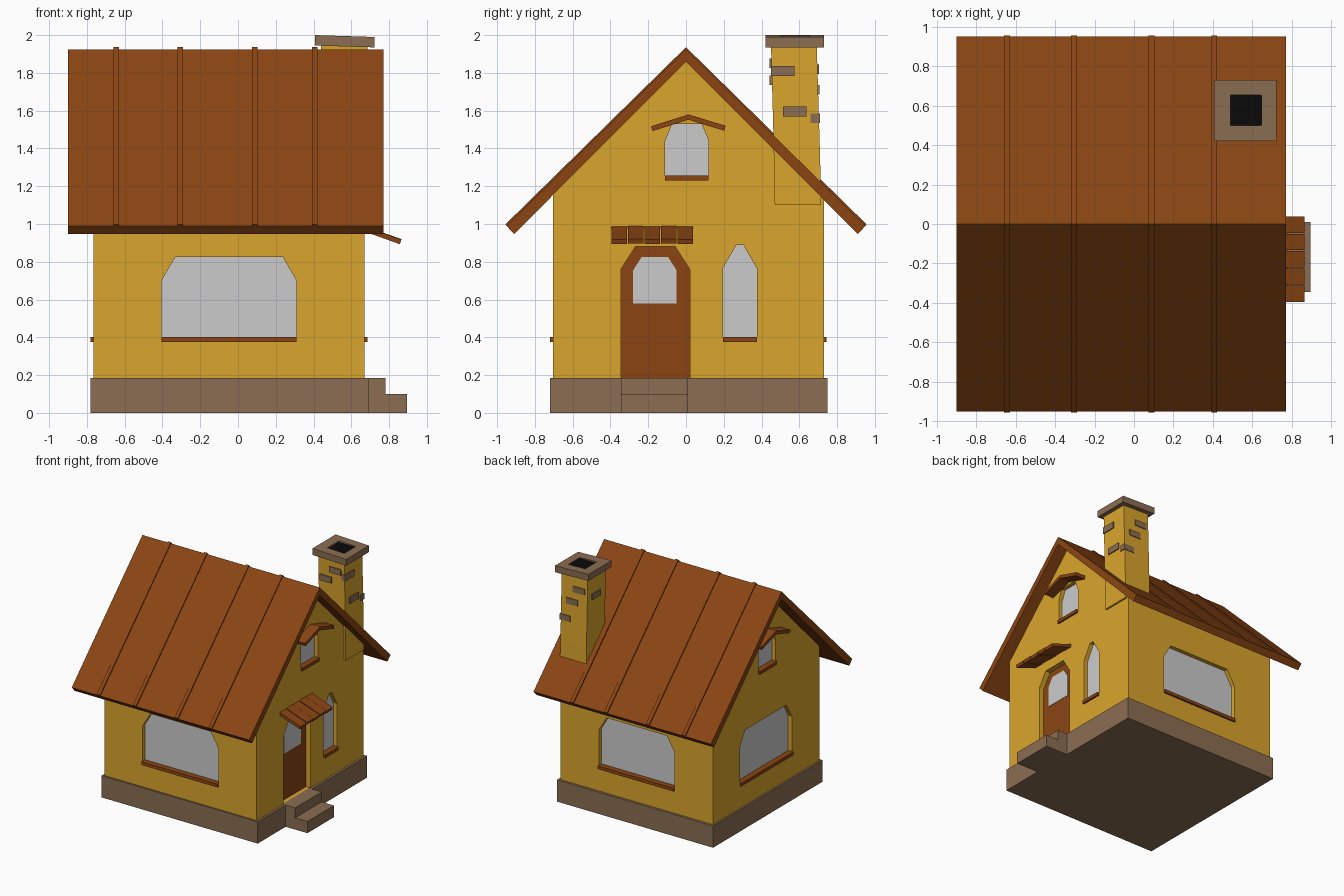
import bpy, bmesh

if "Cube" in bpy.data.objects:
    bpy.data.objects.remove(bpy.data.objects["Cube"])


def material(name, rgb):
    m = bpy.data.materials.new(name)
    m.diffuse_color = (*rgb, 1)
    m.use_nodes = True
    m.node_tree.nodes["Principled BSDF"].inputs["Base Color"].default_value = m.diffuse_color
    return m


YELLOW = material("plaster", (0.70, 0.376, 0.025))
BROWN = material("wood", (0.258, 0.06, 0.0065))
STONE = material("stone", (0.258, 0.155, 0.085))
BLACK = material("soot", (0.003, 0.003, 0.003))


def prism(name, pts, axis, a, b, mat=None):
    """Extrude a profile from a to b along an axis (x: y,z  y: x,z  z: x,y)."""
    place = {"x": lambda u, v, t: (t, u, v),
             "y": lambda u, v, t: (u, t, v),
             "z": lambda u, v, t: (u, v, t)}[axis]
    bm = bmesh.new()
    lo = [bm.verts.new(place(u, v, a)) for u, v in pts]
    hi = [bm.verts.new(place(u, v, b)) for u, v in pts]
    bm.faces.new(lo)
    bm.faces.new(hi)
    n = len(pts)
    for i in range(n):
        j = (i + 1) % n
        bm.faces.new((lo[i], lo[j], hi[j], hi[i]))
    bmesh.ops.recalc_face_normals(bm, faces=bm.faces)
    mesh = bpy.data.meshes.new(name)
    bm.to_mesh(mesh)
    bm.free()
    ob = bpy.data.objects.new(name, mesh)
    bpy.context.collection.objects.link(ob)
    if mat:
        mesh.materials.append(mat)
    return ob


def rect(u0, u1, v0, v1):
    return [(u0, v0), (u1, v0), (u1, v1), (u0, v1)]


def box(name, x, y, z, mat):
    return prism(name, rect(*x, *y), "z", *z, mat)


def arch(u0, u1, z0, spring, top, inset):
    """Opening with chamfered top corners."""
    return [(u0, z0), (u1, z0), (u1, spring), (u1 - inset, top), (u0 + inset, top), (u0, spring)]


def cut(ob, cutters):
    for c in cutters:
        c.hide_render = True
        m = ob.modifiers.new("cut", "BOOLEAN")
        m.operation, m.solver, m.object = "DIFFERENCE", "EXACT", c
    dg = bpy.context.evaluated_depsgraph_get()
    mesh = bpy.data.meshes.new_from_object(ob.evaluated_get(dg))
    ob.modifiers.clear()
    ob.data = mesh
    for c in cutters:
        bpy.data.objects.remove(c)


# Foundation and steps
box("foundation", (-0.78, 0.69), (-0.72, 0.75), (0, 0.185), STONE)
box("upper_step", (0.66, 0.78), (-0.345, 0.01), (0, 0.185), STONE)
box("lower_step", (0.66, 0.895), (-0.345, 0.01), (0, 0.10), STONE)

# Walls with gables
X0, X1, Y0, Y1 = -0.765, 0.67, -0.705, 0.73
walls = prism("walls", [(Y0, 0.18), (Y1, 0.18), (Y1, 1.17), (0, 1.88), (Y0, 1.19)],
              "x", X0, X1, YELLOW)
cutters = []


def opening(name, pts, axis, wall, out, depth, mat=None):
    """Recess in the wall with a panel set at its back."""
    cutters.append(prism("cutter", pts, axis, wall + out * 0.1, wall - out * depth))
    prism(name, pts, axis, wall - out * (depth + 0.01), wall - out * (depth - 0.006), mat)


def sill(name, u0, u1, z0, axis, wall, out):
    prism(name, rect(u0, u1, z0, z0 + 0.027), axis, wall - out * 0.04, wall + out * 0.015, BROWN)


# Windows: wide ones, attic pair with hoods, narrow one by the door
windows = [
    ("front", arch(-0.405, 0.31, 0.39, 0.70, 0.825, 0.073), "y", Y0, -1),
    ("back", arch(-0.405, 0.31, 0.39, 0.70, 0.825, 0.073), "y", Y1, 1),
    ("left", arch(-0.33, 0.37, 0.39, 0.70, 0.825, 0.073), "x", X0, -1),
    ("narrow", arch(0.195, 0.375, 0.39, 0.765, 0.89, 0.072), "x", X1, 1),
    ("attic_right", arch(-0.11, 0.12, 1.245, 1.44, 1.53, 0.037), "x", X1, 1),
    ("attic_left", arch(-0.11, 0.12, 1.245, 1.44, 1.53, 0.037), "x", X0, -1),
]
for name, pts, axis, wall, out in windows:
    opening(name + "_window", pts, axis, wall, out, 0.04)
    sill(name + "_sill", pts[0][0], pts[1][0], pts[0][1] - 0.014, axis, wall, out)
for side, wall, out in (("right", X1, 1), ("left", X0, -1)):
    hood = [(-0.185, 1.517), (0.013, 1.58), (0.21, 1.52), (0.202, 1.494), (0.013, 1.552), (-0.177, 1.492)]
    prism("attic_hood_" + side, hood, "x", wall - out * 0.01, wall + out * 0.09, BROWN)

# Door with glass
opening("door", arch(-0.345, 0.02, 0.185, 0.76, 0.88, 0.077), "x", X1, 1, 0.05, BROWN)
prism("door_glass", arch(-0.28, -0.05, 0.58, 0.755, 0.825, 0.045), "x", X1 - 0.05, X1 - 0.04)
cut(walls, cutters)

# Tiled canopy over the door
for i in range(5):
    y = -0.395 + i * 0.0875
    dz = 0.003 * (i % 2)
    prism("canopy_tile", [(0.65, 0.967 + dz), (0.65, 0.993 + dz), (0.865, 0.917 + dz), (0.857, 0.893 + dz)],
          "y", y, y + 0.083, BROWN)

# Roof and standing seams
prism("roof", [(-0.95, 0.99), (0, 1.925), (0.95, 0.99), (0.91, 0.947), (0, 1.86), (-0.91, 0.947)],
      "x", -0.90, 0.77, BROWN)
for x in (-0.645, -0.305, 0.088, 0.407):
    prism("roof_seam", [(-0.956, 0.998), (0, 1.936), (0.956, 0.998), (0.93, 0.97), (0, 1.88), (-0.93, 0.97)],
          "x", x - 0.015, x + 0.015, BROWN)

# Chimney shaft, cap and flue
prism("chimney", [(0.47, 1.1), (0.715, 1.1), (0.71, 1.35), (0.692, 1.95), (0.45, 1.95), (0.462, 1.5)],
      "x", 0.44, 0.685, YELLOW)
cap = prism("chimney_cap", [(0.407, 2.0), (0.722, 1.99), (0.722, 1.935), (0.407, 1.945)],
            "y", 0.42, 0.73, STONE)
cut(cap, [box("cutter", (0.49, 0.65), (0.50, 0.655), (1.97, 2.1), None)])
box("flue", (0.49, 0.65), (0.50, 0.655), (1.94, 1.985), BLACK)

# Exposed bricks on the shaft
for y, z in ((0.512, 1.81), (0.575, 1.595)):
    prism("brick", rect(y - 0.062, y + 0.062, z - 0.027, z + 0.027), "x", 0.66, 0.694, STONE)
prism("brick", rect(0.53, 0.64, 1.74, 1.79), "x", 0.431, 0.46, STONE)
for x, z in ((0.60, 1.85), (0.51, 1.76)):
    prism("brick", rect(x - 0.055, x + 0.055, z - 0.025, z + 0.025), "y", 0.443, 0.48, STONE)
for x, z, y in ((0.52, 1.82, 0.703), (0.58, 1.71, 0.706), (0.65, 1.56, 0.71)):
    prism("brick", rect(x - 0.055, min(x + 0.055, 0.692), z - 0.025, z + 0.025), "y", 0.66, y, STONE)
